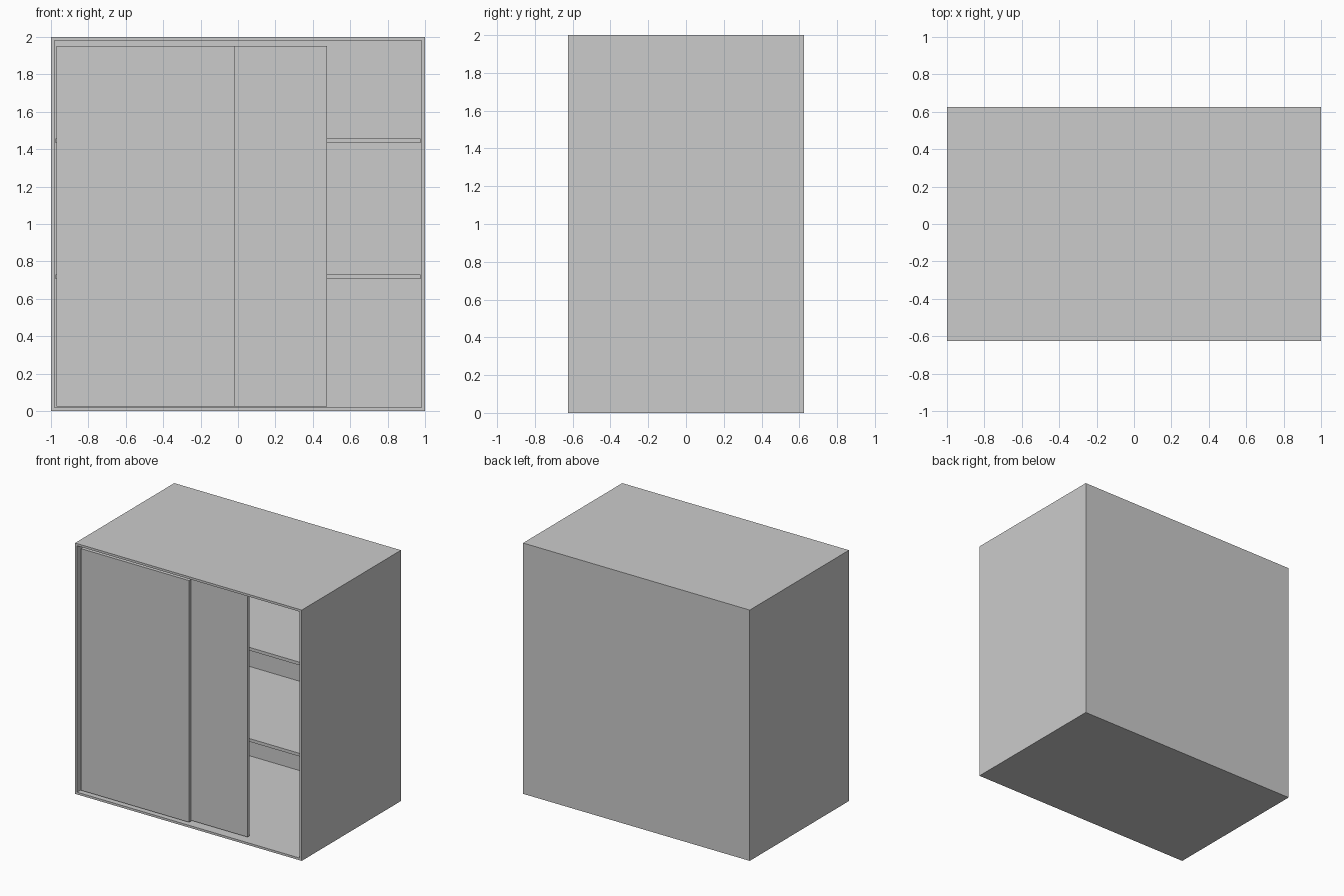
import bpy, bmesh
from mathutils import Matrix, Vector

if "Cube" in bpy.data.objects:
    bpy.data.objects.remove(bpy.data.objects["Cube"])

W, D, H, T = 2.0, 1.25, 2.0, 0.025   # overall size and board thickness
FRONT = -D / 2


def box_bmesh(lo, hi):
    lo, hi = Vector(lo), Vector(hi)
    bm = bmesh.new()
    bmesh.ops.create_cube(bm, size=1, matrix=Matrix.Translation((lo + hi) / 2) @ Matrix.Diagonal((*(hi - lo), 1)))
    bm.normal_update()
    return bm


def finish(name, bm):
    mesh = bpy.data.meshes.new(name)
    bm.to_mesh(mesh)
    bm.free()
    obj = bpy.data.objects.new(name, mesh)
    bpy.context.collection.objects.link(obj)
    return obj


# Carcass: a block whose front is inset and pushed in to leave thin walls
bm = box_bmesh((-W / 2, FRONT, 0), (W / 2, -FRONT, H))
front = next(f for f in bm.faces if f.normal.y < -0.9)
bmesh.ops.inset_region(bm, faces=[front], thickness=T)
bm.normal_update()
bmesh.ops.translate(bm, verts=front.verts, vec=(0, 0, 0))
pushed = bmesh.ops.extrude_discrete_faces(bm, faces=[front])["faces"][0]
bmesh.ops.translate(bm, verts=pushed.verts, vec=(0, D - T, 0))
bmesh.ops.recalc_face_normals(bm, faces=bm.faces)
finish("carcass", bm)

# Shelves, set back from the doors and running the full width
for name, z in (("lower_shelf", 0.705), ("upper_shelf", 1.432)):
    finish(name, box_bmesh((-W / 2 + T, FRONT + 0.215, z), (W / 2 - T, -FRONT - T, z + T)))

# Sliding doors: left one in the front track, right one half open behind it
DOOR_W = 0.955
for name, x, depth in (("left_door", -0.97, 0.03), ("right_door", -0.478, 0.065)):
    finish(name, box_bmesh((x, FRONT + depth, T), (x + DOOR_W, FRONT + depth + T, 1.952)))
